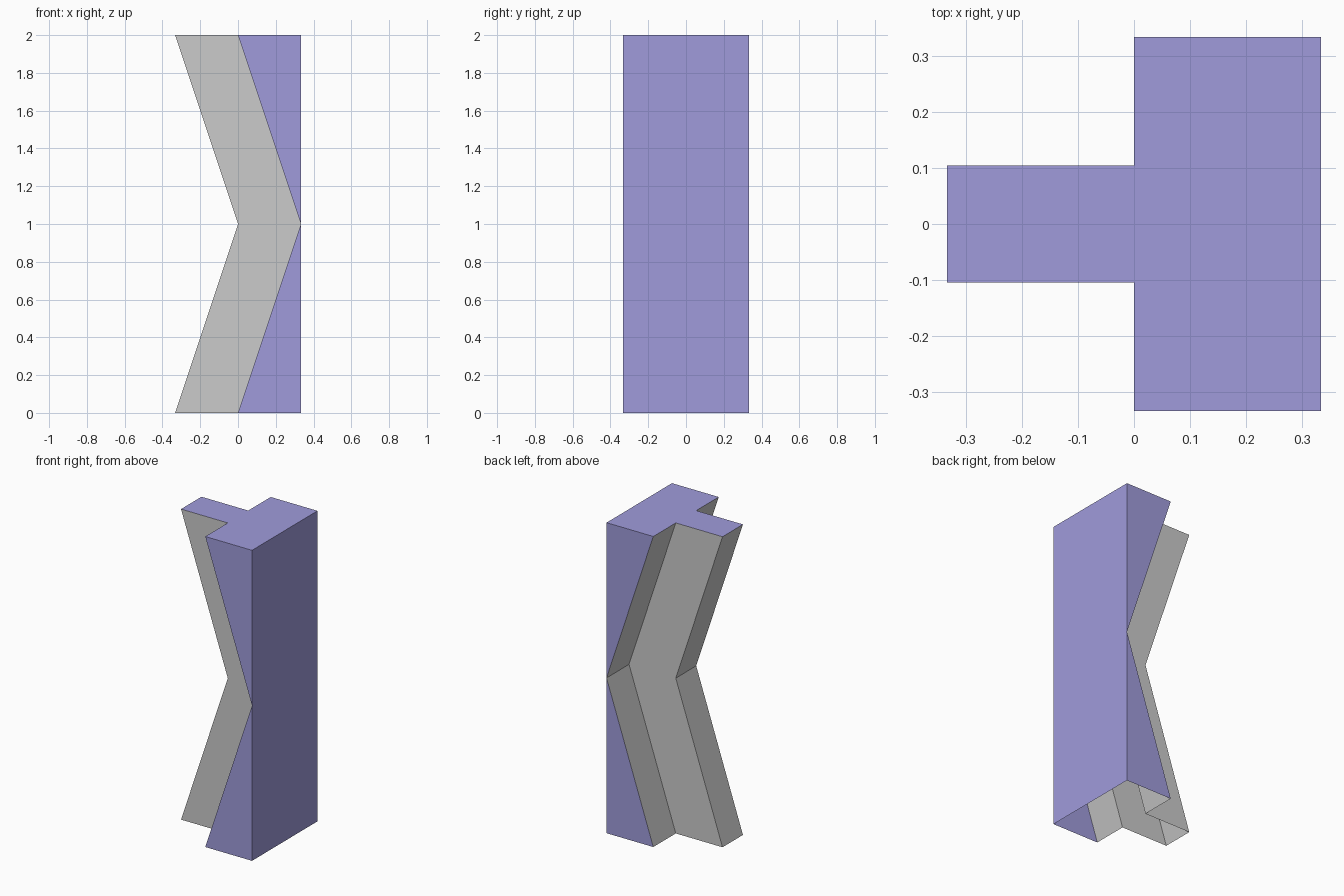
import bpy
import bmesh

if "Cube" in bpy.data.objects:
    bpy.data.objects.remove(bpy.data.objects["Cube"])

W, T, H = 0.333, 0.104, 2.0   # half width, half tongue width, height

# Stepped half of the T cross-section, from back to front
STEP = [(0, W), (0, T), (-W, T), (-W, -T), (0, -T), (0, -W)]


def make_object(name, bm, material=None):
    mesh = bpy.data.meshes.new(name)
    bm.to_mesh(mesh)
    bm.free()
    obj = bpy.data.objects.new(name, mesh)
    bpy.context.collection.objects.link(obj)
    if material:
        mesh.materials.append(material)
    return obj


def add_face(bm, points):
    return bm.faces.new([bm.verts.new(p) for p in points])


# Bent channel: the stepped profile swept up, kinked to the right at mid height
bm = bmesh.new()
rings = [[bm.verts.new((x + dx, y, z)) for x, y in STEP]
         for z, dx in ((0, 0), (H / 2, W), (H, 0))]
for low, high in zip(rings, rings[1:]):
    for i in range(len(STEP) - 1):
        bm.faces.new((low[i], low[i + 1], high[i + 1], high[i]))
make_object("bent_channel", bm)

# Outer casing: flat right wall, T-shaped top and triangular cheeks, open below
purple = bpy.data.materials.new("purple")
purple.diffuse_color = (0.35, 0.33, 0.71, 1)
purple.use_nodes = True
purple.node_tree.nodes["Principled BSDF"].inputs["Base Color"].default_value = purple.diffuse_color

bm = bmesh.new()
add_face(bm, [(W, -W, 0), (W, W, 0), (W, W, H), (W, -W, H)])
add_face(bm, [(x, y, H) for x, y in STEP + [(W, -W), (W, W)]])
for side in (-1, 1):
    for tri in ([(0, 0), (W, 0), (W, H / 2)], [(0, H), (W, H / 2), (W, H)]):
        add_face(bm, [(x, side * W, z) for x, z in tri[::-side]])
bmesh.ops.remove_doubles(bm, verts=bm.verts, dist=1e-5)
make_object("outer_casing", bm, purple)
